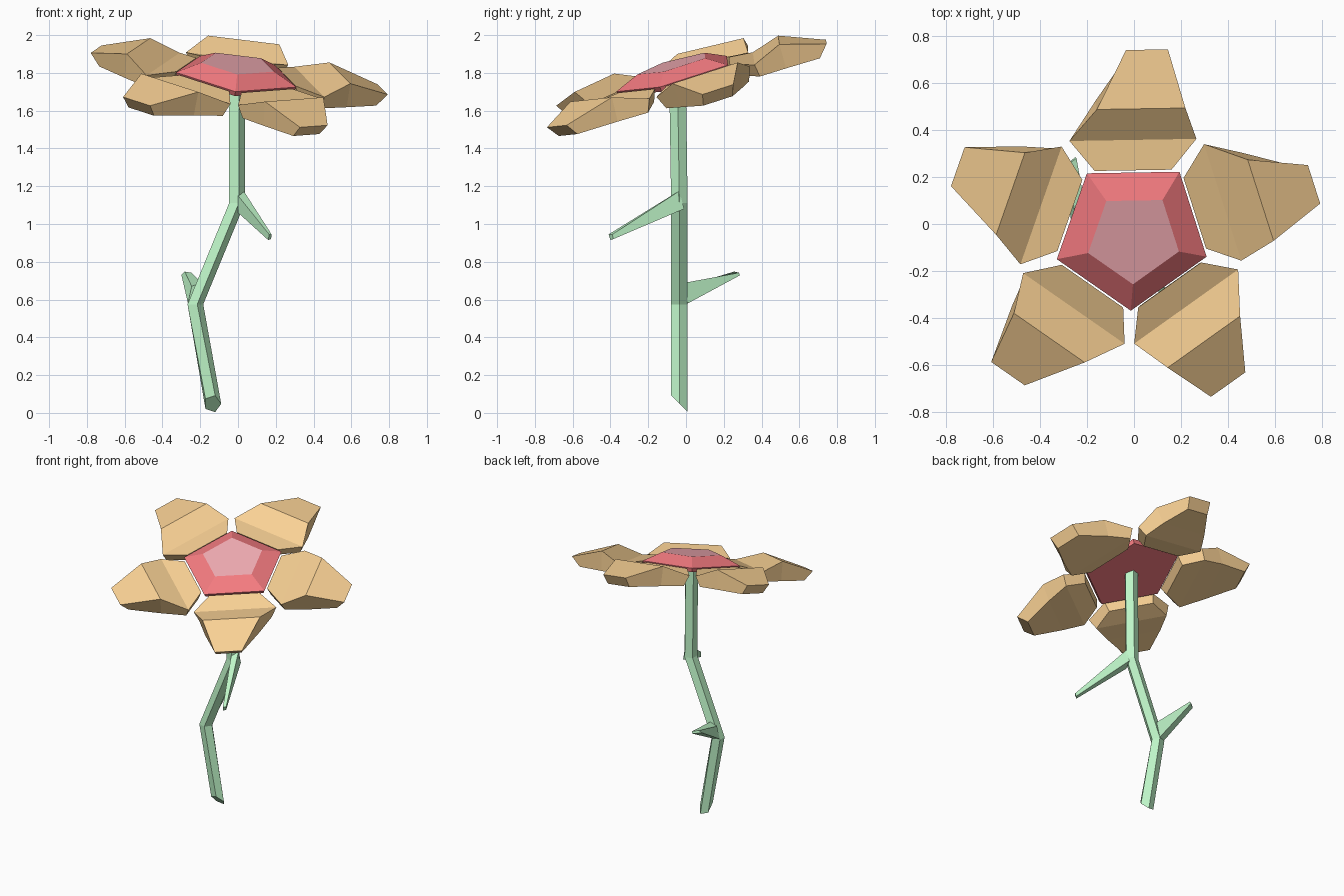
import bpy, bmesh, math
from mathutils import Vector, Matrix

if "Cube" in bpy.data.objects:
    bpy.data.objects.remove(bpy.data.objects["Cube"])


def material(name, rgb):
    m = bpy.data.materials.new(name)
    m.diffuse_color = (*rgb, 1)
    m.use_nodes = True
    m.node_tree.nodes["Principled BSDF"].inputs["Base Color"].default_value = m.diffuse_color
    return m


ORANGE = material("petal_orange", (0.95, 0.64, 0.30))
RED = material("centre_red", (0.92, 0.20, 0.22))
PINK = material("centre_pink", (0.90, 0.42, 0.46))
GREEN = material("stem_green", (0.52, 0.92, 0.58))


def loft(name, rings, mats, matrix=Matrix()):
    """Skin a list of equal-count rings and cap both ends; the last cap uses the last material."""
    bm = bmesh.new()
    loops = [[bm.verts.new(p) for p in r] for r in rings]
    n = len(loops[0])
    for a, b in zip(loops, loops[1:]):
        for i in range(n):
            j = (i + 1) % n
            bm.faces.new((a[i], a[j], b[j], b[i]))
    bm.faces.new(loops[0][::-1])
    bm.faces.new(loops[-1]).material_index = len(mats) - 1
    bmesh.ops.recalc_face_normals(bm, faces=bm.faces)
    me = bpy.data.meshes.new(name)
    bm.to_mesh(me)
    bm.free()
    for m in mats:
        me.materials.append(m)
    ob = bpy.data.objects.new(name, me)
    ob.matrix_world = matrix
    bpy.context.collection.objects.link(ob)
    return ob


def pentagon(r, z, start=0.0, cx=0.0, cy=0.0, slope=0.0):
    pts = []
    for k in range(5):
        a = math.radians(start + 72 * k)
        pts.append((cx + r * math.cos(a), cy + r * math.sin(a), z + slope * r * math.sin(a)))
    return pts


# Bent five-sided stem with a slanted cut at the foot
path = [(-0.135, -0.035, 0.048, -1.0), (-0.23, -0.035, 0.575, 0),
        (-0.01, -0.035, 1.11, 0), (-0.01, -0.045, 1.78, 0.28)]
loft("stem", [pentagon(0.046, z, 0, x, y, s) for x, y, z, s in path], [GREEN])

# Two tapering leaves
loft("front_leaf", [
    [(0.0, -0.078, 1.15), (0.03, -0.035, 1.175), (0.03, -0.01, 1.08), (0.0, -0.078, 1.06)],
    [(0.165, -0.41, 0.945), (0.178, -0.39, 0.945), (0.175, -0.385, 0.92), (0.16, -0.40, 0.915)]],
    [GREEN])
loft("back_leaf", [
    [(-0.265, -0.01, 0.58), (-0.245, -0.005, 0.67), (-0.195, 0.0, 0.69), (-0.214, 0.01, 0.58)],
    [(-0.30, 0.245, 0.732), (-0.282, 0.255, 0.748), (-0.245, 0.28, 0.742), (-0.25, 0.285, 0.728)]],
    [GREEN])

# Tilted frame for the flower head
tilt = Vector((0, 0, 1)).rotation_difference(Vector((0.121, -0.270, 0.955)))
head = Matrix.Translation((-0.008, -0.044, 1.792)) @ tilt.to_matrix().to_4x4()

# Bevelled pentagonal centre
loft("flower_centre", [pentagon(0.325, -0.028, 54), pentagon(0.338, 0, 54),
                       pentagon(0.205, 0.058, 54)], [RED, PINK], head)

# Petal sections: top (radius, height, width), bottom (same), sideways shift
sections = [((0.282, -0.005, 0.33), (0.30, -0.07, 0.30), 0.0),
            ((0.41, -0.028, 0.545), (0.42, -0.10, 0.48), 0.0),
            ((0.565, 0.034, 0.38), (0.565, -0.10, 0.36), 0.025),
            ((0.805, -0.04, 0.18), (0.75, -0.105, 0.17), 0.055)]
rings = [[(tu, s - tw / 2, th), (tu, s + tw / 2, th), (bu, s + bw / 2, bh), (bu, s - bw / 2, bh)]
         for (tu, th, tw), (bu, bh, bw), s in [(t, b, -sh) for t, b, sh in sections]]
for k in range(5):
    loft(f"petal_{k + 1}", rings, [ORANGE],
         head @ Matrix.Rotation(math.radians(90 + 72 * k), 4, 'Z'))
